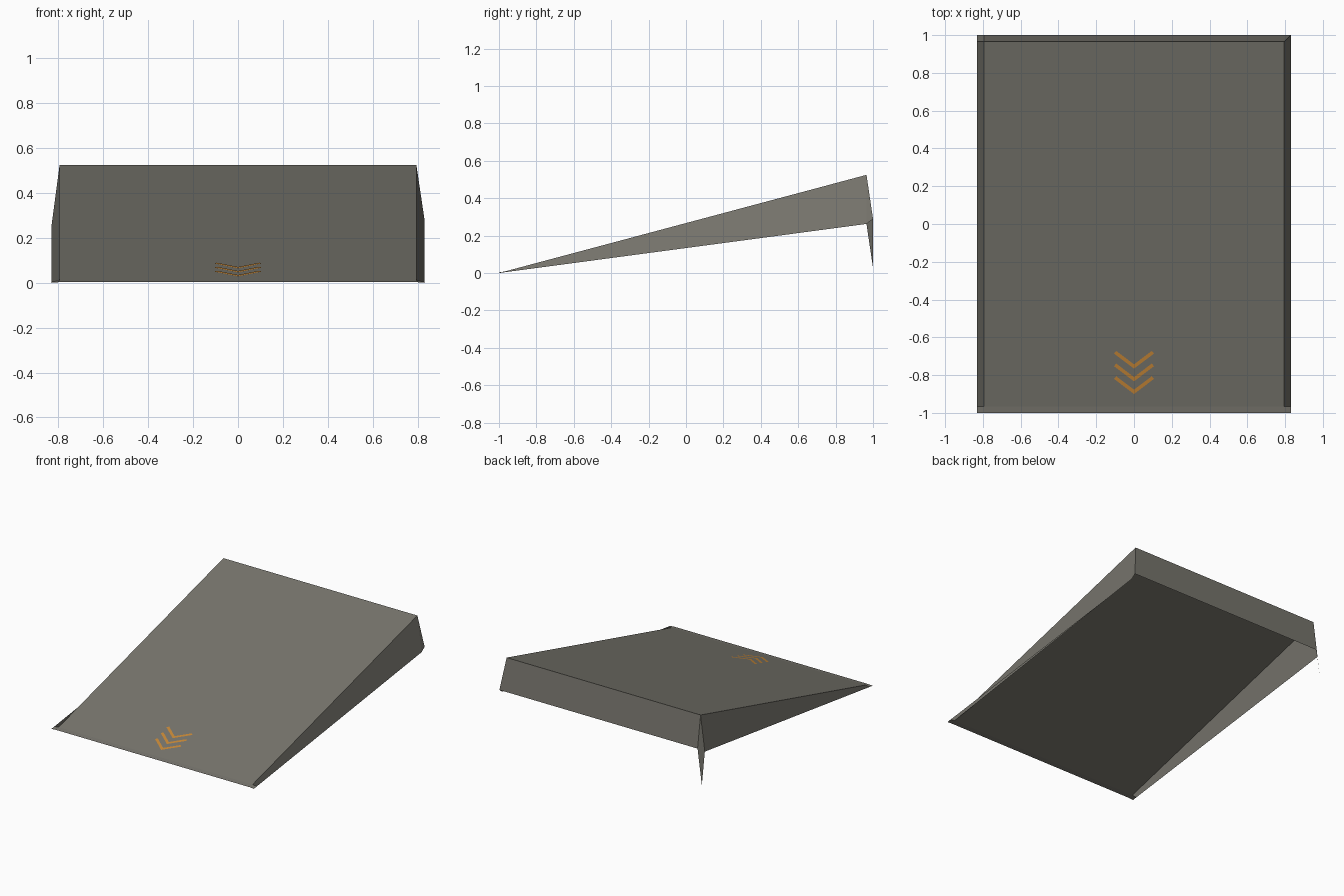
import bpy
import bmesh
from mathutils import Vector

old = bpy.data.objects.get("Cube")
if old:
    bpy.data.objects.remove(old, do_unlink=True)

# Overall sizes: deck half width and half length, skirt outer limits
DECK_X, DECK_Y = 0.795, 0.965
OUT_X, OUT_Y = 0.83, 1.0
SLOPE = 0.267
BACK_HEM = 0.289


def make_material(name, colour):
    mat = bpy.data.materials.new(name)
    mat.use_nodes = True
    mat.diffuse_color = colour
    mat.node_tree.nodes["Principled BSDF"].inputs["Base Color"].default_value = colour
    return mat


grey = make_material("warm grey", (0.185, 0.178, 0.153, 1))
orange = make_material("marking orange", (0.58, 0.25, 0.04, 1))


def deck_z(y):
    return SLOPE * (y + 1)


def hem_z(y):
    return deck_z(y) / 2


def make_panels(name, polygons, facing, material):
    """Flat sheet polygons, each turned to look along the facing direction."""
    bm = bmesh.new()
    for points in polygons:
        face = bm.faces.new([bm.verts.new(p) for p in points])
        face.normal_update()
        if face.normal.dot(Vector(facing)) < 0:
            face.normal_flip()
    bmesh.ops.remove_doubles(bm, verts=bm.verts, dist=0.0001)
    mesh = bpy.data.meshes.new(name)
    bm.to_mesh(mesh)
    bm.free()
    mesh.materials.append(material)
    obj = bpy.data.objects.new(name, mesh)
    bpy.context.collection.objects.link(obj)
    return obj


def deck_corner(sx, sy):
    return (sx * DECK_X, sy * DECK_Y, deck_z(sy * DECK_Y))


def side_hem(s, sy):
    return (s * OUT_X, sy * DECK_Y, hem_z(sy * DECK_Y))


# Sloping deck
make_panels("ramp_deck", [[deck_corner(-1, -1), deck_corner(1, -1),
                           deck_corner(1, 1), deck_corner(-1, 1)]], (0, 0, 1), grey)

# Flared side skirts, tapering towards the front
for name, s in (("left_skirt", 1), ("right_skirt", -1)):
    make_panels(name, [[deck_corner(s, -1), deck_corner(s, 1),
                        side_hem(s, 1), side_hem(s, -1)]], (s, 0, 0.1), grey)

# Front lip and its corners
lip = [[deck_corner(-1, -1), deck_corner(1, -1),
        (DECK_X, -OUT_Y, 0.003), (-DECK_X, -OUT_Y, 0.003)]]
for s in (-1, 1):
    lip.append([deck_corner(s, -1), side_hem(s, -1),
                (s * OUT_X, -OUT_Y, 0), (s * DECK_X, -OUT_Y, 0.003)])
make_panels("front_lip", lip, (0, -0.2, 1), grey)

# Back skirt
back_left = (DECK_X, OUT_Y, BACK_HEM)
back_right = (-DECK_X, OUT_Y, BACK_HEM)
make_panels("back_skirt", [[deck_corner(-1, 1), deck_corner(1, 1),
                            back_left, back_right]], (0, 1, 0), grey)

# Mitred corner on one side, long pointed corner on the other
mitre = (OUT_X, OUT_Y, BACK_HEM)
make_panels("back_mitre", [[deck_corner(1, 1), side_hem(1, 1), mitre],
                           [deck_corner(1, 1), mitre, back_left]], (1, 1, 0), grey)
point_z = hem_z(DECK_Y) + BACK_HEM - deck_z(DECK_Y)
make_panels("back_point", [[deck_corner(-1, 1), side_hem(-1, 1),
                            (-OUT_X, OUT_Y, point_z), back_right]], (-1, 1, 0), grey)

# Three painted chevrons pointing down the slope
for i in range(3):
    tip = -0.9 + i * 0.067
    arms = []
    for s in (-1, 1):
        outline = [(0, tip), (s * 0.106, tip + 0.08),
                   (s * 0.094, tip + 0.094), (0, tip + 0.023)]
        arms.append([(x, y, deck_z(y) + 0.002) for x, y in outline])
    make_panels(f"chevron_{i + 1}", arms, (0, 0, 1), orange)
